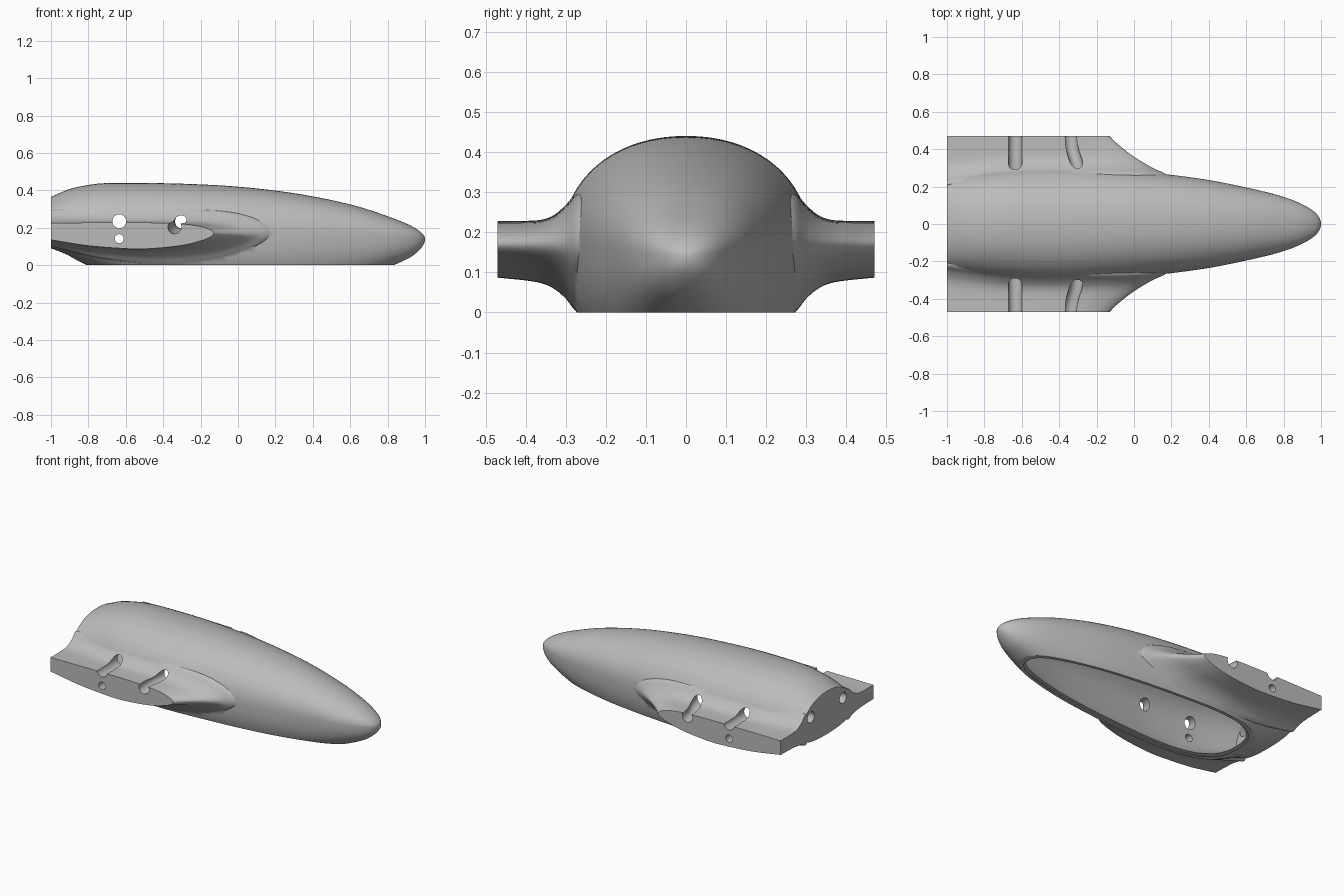
import bpy, bmesh, math

if "Cube" in bpy.data.objects:
    bpy.data.objects.remove(bpy.data.objects["Cube"], do_unlink=True)

grey = bpy.data.materials.new("plain_grey")
grey.use_nodes = True
grey.diffuse_color = (0.5, 0.5, 0.5, 1)
grey.node_tree.nodes["Principled BSDF"].inputs["Base Color"].default_value = (0.5, 0.5, 0.5, 1)


def curve(points, key=lambda v: v):
    """Smooth function through points."""
    pts = sorted((key(a), b) for a, b in points)
    last = len(pts) - 1

    def slope(i):
        a, b = pts[max(i - 1, 0)], pts[min(i + 1, last)]
        return (b[1] - a[1]) / (b[0] - a[0])

    def f(v):
        v = key(v)
        if v >= pts[last][0]:
            return pts[last][1] + slope(last) * (v - pts[last][0])
        if v <= pts[0][0]:
            return pts[0][1]
        i = max(j for j in range(last) if pts[j][0] <= v)
        (x0, y0), (x1, y1) = pts[i], pts[i + 1]
        h = x1 - x0
        t = (v - x0) / h
        e = t * t * (3 - 2 * t)
        return (y0 * (1 - e) + y1 * e + h * slope(i) * t * (1 - t) ** 2
                - h * slope(i + 1) * t * t * (1 - t))
    return f


def from_nose(x):
    return math.sqrt(max(1 - x, 0))


# Fuselage outlines along x
half_width = curve([(1, 0), (.97, .06), (.9, .105), (.8, .145), (.6, .195), (.4, .235),
                    (.18, .265), (-.1, .292), (-.4, .31), (-.7, .3), (-1, .26)], from_nose)
top_line = curve([(1, .14), (.97, .183), (.9, .223), (.8, .262), (.6, .325), (.3, .385), (0, .42),
                  (-.3, .436), (-.6, .44), (-.75, .436), (-.9, .408), (-1, .365)], from_nose)
low_line = curve([(1, .14), (.97, .082), (.92, .042), (.83, 0), (.6, -.08), (.3, -.13),
                  (-.1, -.14), (-.5, -.11), (-.81, 0), (-.92, .06), (-1, .09)], from_nose)
mid_line = curve([(1, .14), (.8, .155), (.4, .165), (-1, .17)], from_nose)


def loft(name, rings):
    """Closed solid through rings of equal length, facing outward."""
    bm = bmesh.new()
    rows = [[bm.verts.new(p) for p in ring] for ring in rings]
    n = len(rows[0])
    for a, b in zip(rows, rows[1:]):
        for i in range(n):
            j = (i + 1) % n
            bm.faces.new((a[i], a[j], b[j], b[i]))
    bm.faces.new(rows[0][::-1])
    bm.faces.new(rows[-1])
    bm.normal_update()
    if bm.calc_volume(signed=True) < 0:
        bmesh.ops.reverse_faces(bm, faces=bm.faces[:])
    mesh = bpy.data.meshes.new(name)
    bm.to_mesh(mesh)
    bm.free()
    mesh.materials.append(grey)
    obj = bpy.data.objects.new(name, mesh)
    bpy.context.scene.collection.objects.link(obj)
    return obj


def hull(name, wall, x_front, x_back, steps=72, sides=72):
    """Fuselage shape moved inward by the wall thickness."""
    rings = []
    s0, s1 = from_nose(x_front), from_nose(x_back)
    for k in range(steps + 1):
        x = 1 - (s0 + (s1 - s0) * k / steps) ** 2
        c = mid_line(x)
        w = max(half_width(x) - wall, .002)
        up = max(top_line(x) - c - wall, .002)
        down = max(c - low_line(x) - wall, .002)
        ring = []
        for i in range(sides):
            a = math.tau * i / sides
            ca, sa = math.cos(a), math.sin(a)
            p = 2 / (2.15 if sa > 0 else 2.4)
            ring.append((x, w * math.copysign(abs(ca) ** p, ca),
                         c + (up if sa > 0 else down) * math.copysign(abs(sa) ** p, sa)))
        rings.append(ring)
    return loft(name, rings)


# Wing stub outlines across y, flaring into a fillet at the root
lead = curve([(.2, .2), (.24, .19), (.27, .165), (.3, .1), (.36, 0), (.43, -.09), (.47, -.13)])
wing_top = curve([(.2, .26), (.24, .295), (.27, .3), (.3, .267), (.33, .242), (.36, .231),
                  (.4, .228), (.47, .228)])
wing_low = curve([(.2, .03), (.24, .01), (.27, 0), (.3, .035), (.33, .06), (.36, .073),
                  (.4, .08), (.47, .087)])
section_top = curve([(0, 0), (.03, .4), (.08, .64), (.2, .89), (.43, 1), (.6, 1), (1, .97)], math.sqrt)
section_low = curve([(0, 0), (.03, .28), (.08, .48), (.2, .78), (.43, 1), (.6, .93), (.77, .77),
                     (.9, .55), (1, .37)], math.sqrt)


def wing_stub(name, side, rows=30, cuts=40):
    rings = []
    for r in range(rows + 1):
        y = .2 + .27 * r / rows
        grip = min(1, (.47 - y) / .17, (y - .2) / .06)

        def point(t, z):
            x = lead(y) - t * (lead(y) + 1.02)
            shift = half_width(x) - half_width(-.5) if x < -.5 else 0
            return (x, side * (y + shift * grip), z)
        ts = [(k / cuts) ** 2 for k in range(cuts + 1)]
        upper = [point(t, .17 + (wing_top(y) - .17) * section_top(t)) for t in ts]
        lower = [point(t, .17 - (.17 - wing_low(y)) * section_low(t)) for t in ts[1:]]
        rings.append(upper + lower[::-1])
    return loft(name, rings)


def tube(name, path, radius, sides=32):
    """Round channel running across y."""
    return loft(name, [[(x + radius * math.cos(math.tau * i / sides), y,
                         z + radius * math.sin(math.tau * i / sides)) for i in range(sides)]
                       for x, y, z in path])


def box(name, low, high):
    (x0, y0, z0), (x1, y1, z1) = low, high
    return loft(name, [[(x0, y0, z), (x1, y0, z), (x1, y1, z), (x0, y1, z)] for z in (z0, z1)])


def length(mesh):
    xs = [v.co.x for v in mesh.vertices]
    return max(xs) - min(xs) if xs else 0


def combine(target, other, operation):
    """Apply a boolean with the first solver that keeps the target whole."""
    other.hide_render = True
    mod = target.modifiers.new(operation.lower(), "BOOLEAN")
    mod.operation = operation
    mod.object = other
    before = length(target.data)
    for solver in ("MANIFOLD", "EXACT", "FLOAT"):
        mod.solver = solver
        bpy.context.view_layer.update()
        result = target.evaluated_get(bpy.context.evaluated_depsgraph_get())
        if length(result.data) > before / 2:
            mesh = bpy.data.meshes.new_from_object(result)
            target.modifiers.remove(mod)
            target.data = mesh
            break
    else:
        target.modifiers.remove(mod)
    bpy.data.objects.remove(other, do_unlink=True)


# Fuselage with both wing stubs
body = hull("fuselage_shell", 0, .9998, -1.02)
for side in (1, -1):
    combine(body, wing_stub("wing_stub", side), "UNION")

# Flat underside and flat rear face
combine(body, box("underside_cutter", (-2, -1, -1), (2, 1, 0)), "DIFFERENCE")
combine(body, box("rear_cutter", (-2, -1, -1), (-1, 1, 1)), "DIFFERENCE")

# Hollow inside, open below
combine(body, hull("cavity_cutter", .034, .955, -.955), "DIFFERENCE")

# Shallow step around the opening
step = hull("rim_step_cutter", .016, .97, -.97)
combine(step, box("step_trim", (-2, -1, .013), (2, 1, 1)), "DIFFERENCE")
combine(body, step, "DIFFERENCE")

# Channels and pin holes in the wing stubs, cable holes in the rear wall
bend = [(-.34, .5, .203), (-.337, .44, .205), (-.328, .39, .212), (-.314, .35, .222),
        (-.304, .31, .23), (-.3, .26, .235), (-.3, .2, .237)]
circle = [(math.cos(math.tau * i / 32), math.sin(math.tau * i / 32)) for i in range(32)]
for side in (1, -1):
    combine(body, tube("straight_channel", [(-.635, side * y, .235) for y in (.5, .2)], .037), "DIFFERENCE")
    combine(body, tube("pin_hole", [(-.635, side * y, .142) for y in (.5, .2)], .024), "DIFFERENCE")
    combine(body, tube("bent_channel", [(x, side * y, z) for x, y, z in bend], .036), "DIFFERENCE")
    combine(body, loft("rear_hole", [[(x, side * .163 + .035 * c, .26 + .035 * s) for c, s in circle]
                                     for x in (-1.1, -.88)]), "DIFFERENCE")

# Smooth skin with crisp cut edges
bpy.ops.object.select_all(action="DESELECT")
body.select_set(True)
bpy.context.view_layer.objects.active = body
bpy.ops.object.shade_smooth_by_angle(angle=math.radians(30))
